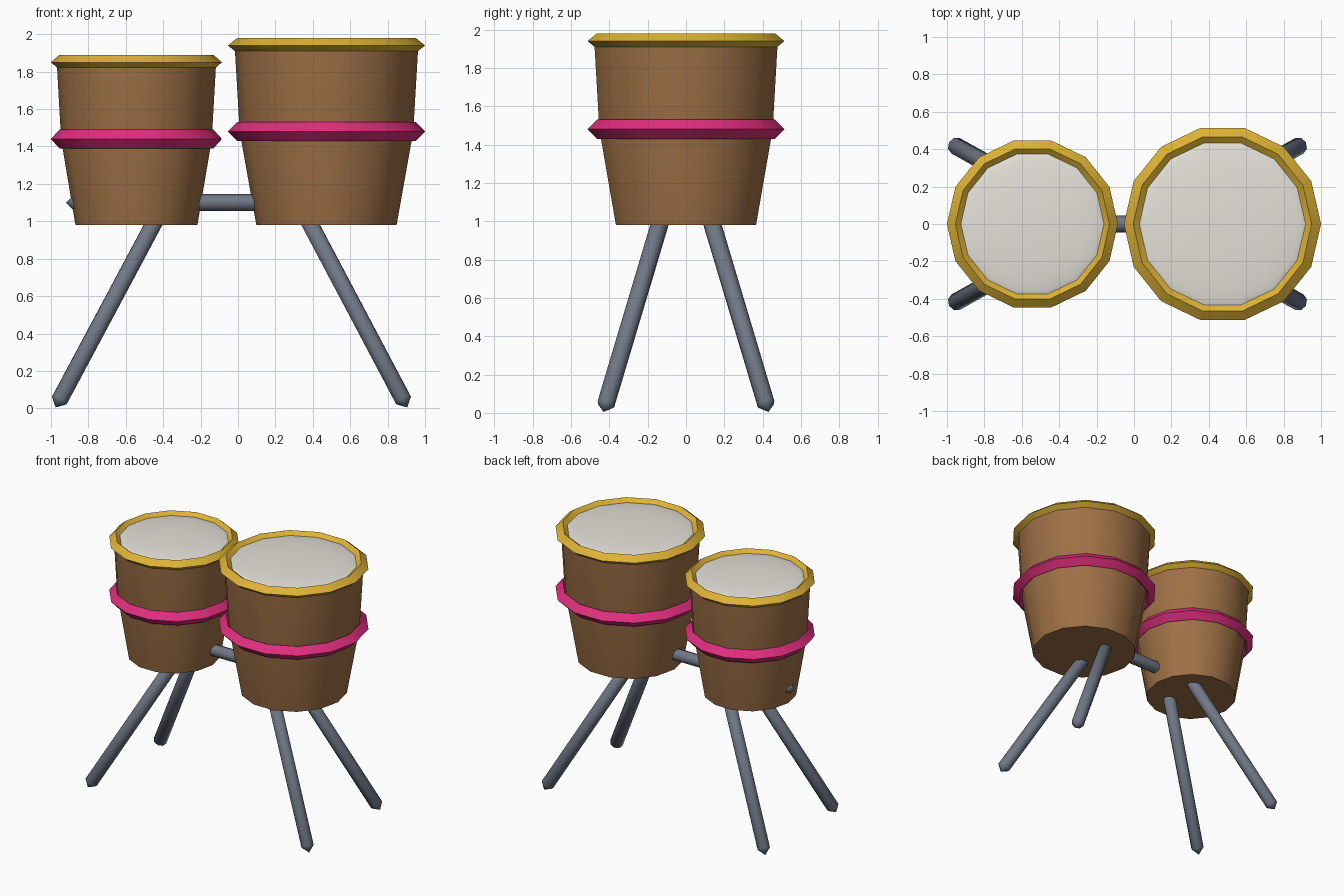
import bpy, bmesh, math
from mathutils import Vector

if "Cube" in bpy.data.objects:
    bpy.data.objects.remove(bpy.data.objects["Cube"])

SIDES = 14


def material(name, srgb):
    m = bpy.data.materials.new(name)
    lin = [((c / 255 + 0.055) / 1.055) ** 2.4 for c in srgb]
    m.diffuse_color = (*lin, 1)
    m.use_nodes = True
    m.node_tree.nodes["Principled BSDF"].inputs["Base Color"].default_value = m.diffuse_color
    return m


WOOD = material("wood", (158, 112, 70))
GOLD = material("gold", (222, 178, 54))
PINK = material("pink", (224, 46, 126))
SKIN = material("drum_skin", (228, 225, 216))
STEEL = material("steel", (112, 119, 134))


def lathe(name, profile, mat, sides=SIDES, closed=False, angle=30):
    """Spin (radius, z) points round z; radius 0 makes a pole."""
    bm = bmesh.new()
    rings = []
    for r, z in profile:
        if r == 0:
            rings.append([bm.verts.new((0, 0, z))] * sides)
        else:
            rings.append([bm.verts.new((r * math.cos(2 * math.pi * i / sides),
                                        r * math.sin(2 * math.pi * i / sides), z))
                          for i in range(sides)])
    pairs = list(zip(rings, rings[1:]))
    if closed:
        pairs.append((rings[-1], rings[0]))
    for a, b in pairs:
        for i in range(sides):
            j = (i + 1) % sides
            corners = list(dict.fromkeys((a[i], a[j], b[j], b[i])))
            bm.faces.new(corners)
    bmesh.ops.recalc_face_normals(bm, faces=bm.faces)
    mesh = bpy.data.meshes.new(name)
    bm.to_mesh(mesh)
    bm.free()
    mesh.materials.append(mat)
    ob = bpy.data.objects.new(name, mesh)
    bpy.context.collection.objects.link(ob)
    bpy.ops.object.select_all(action='DESELECT')
    ob.select_set(True)
    bpy.context.view_layer.objects.active = ob
    bpy.ops.object.shade_smooth_by_angle(angle=math.radians(angle))
    return ob


def hoop(name, x, outer, depth, z, half_height, mat):
    """Ring with a diamond cross-section."""
    mid = outer - depth
    ob = lathe(name, [(outer, z), (mid, z + half_height),
                      (mid - depth, z), (mid, z - half_height)], mat, closed=True)
    ob.location.x = x


def drum(label, x, radii, outer, depth, z_mid, z_rim):
    # Tapered shell, closed at both ends
    shell = lathe(label + "_shell", [(0, 0.98), (radii[0], 0.98), (radii[1], z_mid),
                                     (radii[2], z_rim), (0, z_rim)], WOOD)
    shell.location.x = x
    hoop(label + "_rim", x, outer, depth, z_rim, 0.04, GOLD)
    hoop(label + "_band", x, outer, depth, z_mid, 0.05, PINK)
    # Shallow domed skin
    r = outer - depth
    dome = [(r * math.cos(t), z_rim + 0.04 * math.sin(t))
            for t in (math.radians(a) for a in (0, 15, 30, 45, 60, 75))]
    skin = lathe(label + "_skin", dome + [(0, z_rim + 0.04)], SKIN)
    skin.location.x = x


def rod(name, start, end, radius=0.047):
    """Eight-sided bar with pointed ends."""
    start, end = Vector(start), Vector(end)
    axis = end - start
    n = axis.length
    ob = lathe(name, [(0, 0), (radius, radius), (radius, n - radius), (0, n)],
               STEEL, sides=8, angle=46)
    ob.location = start
    ob.rotation_mode = 'QUATERNION'
    ob.rotation_quaternion = axis.to_track_quat('Z', 'Y')


drum("small_drum", -0.543, (0.326, 0.403, 0.426), 0.457, 0.045, 1.44, 1.85)
drum("large_drum", 0.473, (0.375, 0.464, 0.491), 0.527, 0.05, 1.48, 1.94)

# Joining bar and splayed legs
rod("cross_bar", (-0.92, 0, 1.10), (0.84, 0, 1.10), 0.045)
for side, y in (("front", -1), ("back", 1)):
    rod(side + "_left_leg", (-0.975, 0.43 * y, 0.005), (-0.385, 0.10 * y, 1.11))
    rod(side + "_right_leg", (0.905, 0.43 * y, 0.005), (0.32, 0.10 * y, 1.11))
